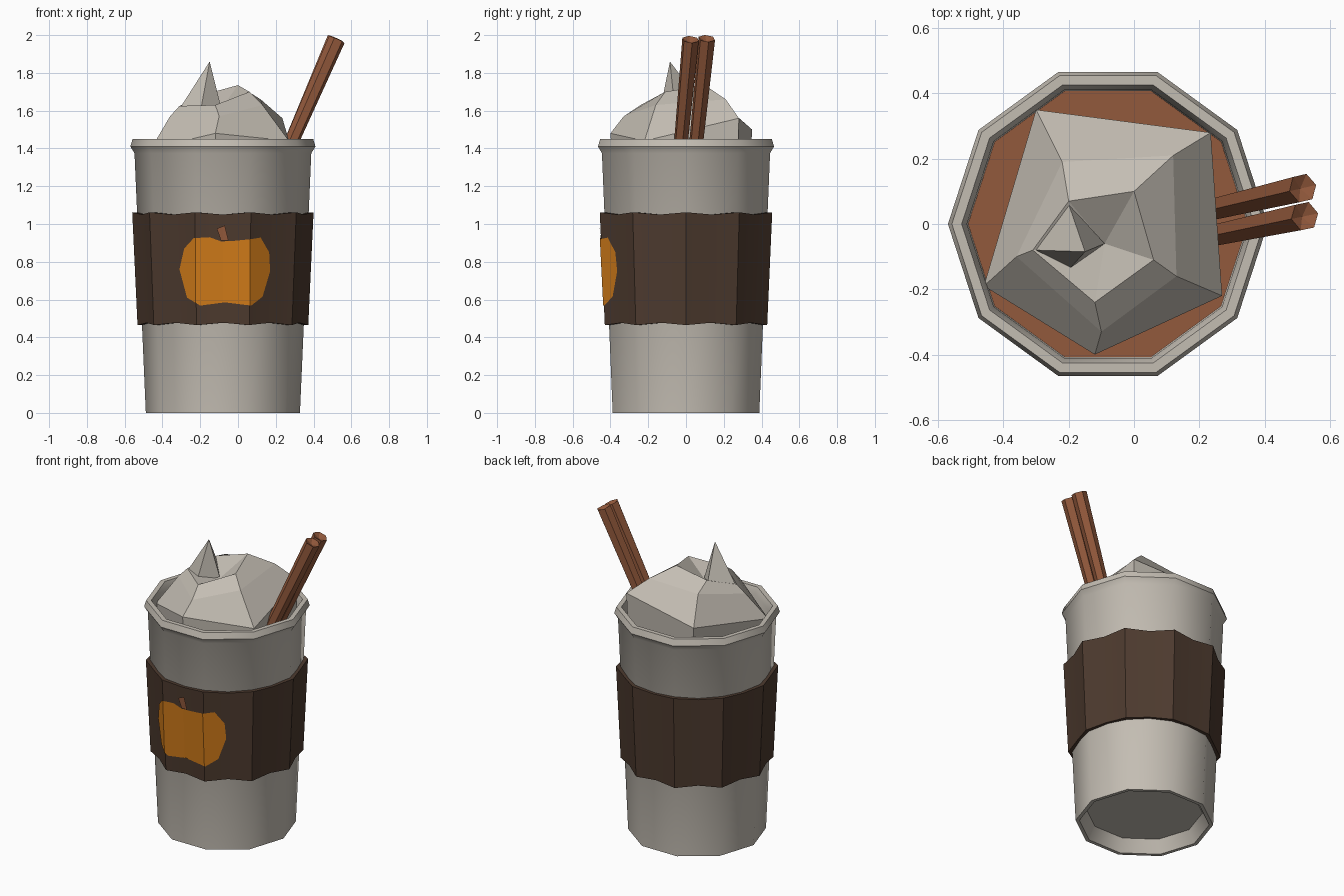
import bpy, bmesh, math
from mathutils import Vector

if "Cube" in bpy.data.objects:
    bpy.data.objects.remove(bpy.data.objects["Cube"])

CX = -0.08  # cup axis


def material(name, rgb):
    m = bpy.data.materials.new(name)
    m.use_nodes = True
    m.diffuse_color = (*rgb, 1)
    bsdf = m.node_tree.nodes["Principled BSDF"]
    bsdf.inputs["Base Color"].default_value = (*rgb, 1)
    bsdf.inputs["Roughness"].default_value = 0.8
    return m


CREAM = material("cream", (0.55, 0.51, 0.45))
COFFEE = material("dark coffee", (0.075, 0.043, 0.028))
CINNAMON = material("cinnamon", (0.29, 0.10, 0.045))
ORANGE = material("orange", (0.64, 0.20, 0.01))


def finish(name, bm, mat, smooth=False, recalc=True):
    if recalc:
        bmesh.ops.recalc_face_normals(bm, faces=bm.faces)
    me = bpy.data.meshes.new(name)
    bm.to_mesh(me)
    bm.free()
    me.materials.append(mat)
    ob = bpy.data.objects.new(name, me)
    bpy.context.collection.objects.link(ob)
    if smooth:
        bpy.ops.object.select_all(action='DESELECT')
        ob.select_set(True)
        bpy.context.view_layer.objects.active = ob
        bpy.ops.object.shade_smooth_by_angle(angle=math.radians(40))
    return ob


def loft(bm, rings, closed=False):
    rows = [[bm.verts.new(p) for p in ring] for ring in rings]
    pairs = list(zip(rows, rows[1:])) + ([(rows[-1], rows[0])] if closed else [])
    for a, b in pairs:
        for i in range(len(a)):
            j = (i + 1) % len(a)
            bm.faces.new((a[i], a[j], b[j], b[i]))
    return rows


def circle(r, z, n=10):
    steps = [math.tau * i / n for i in range(n)]
    return [(CX + r * math.cos(a), r * math.sin(a), z) for a in steps]


def lathe(name, profile, mat, smooth=True):
    bm = bmesh.new()
    loft(bm, [circle(r, z) for r, z in profile])
    bmesh.ops.remove_doubles(bm, verts=bm.verts, dist=1e-5)
    return finish(name, bm, mat, smooth)


# Ten-sided cup with a recessed base and a rolled rim
lathe("cup", [(0, 0.08), (0.345, 0.08), (0.385, 0), (0.408, 0), (0.468, 1.375),
              (0.49, 1.41), (0.478, 1.45), (0.448, 1.45), (0.432, 1.41),
              (0.425, 1.2), (0, 1.2)], CREAM)
drink = lathe("drink", [(0, 1.3), (0.43, 1.3), (0.426, 1.25), (0, 1.25)], CINNAMON, False)

# Cardboard sleeve, its edges dipping between the cup corners
DIP = 0.938
Z0, Z1 = 0.465, 1.062


def sleeve_radius(z):
    return 0.452 + 0.028 * (z - Z0) / (Z1 - Z0)


def sleeve_ring(z, inset, lift):
    ring = []
    for i in range(20):
        a = math.tau * i / 20
        r = (sleeve_radius(z) - inset) * (DIP if i % 2 else 1)
        ring.append((CX + r * math.cos(a), r * math.sin(a), z + (lift if i % 2 else 0)))
    return ring


bm = bmesh.new()
loft(bm, [sleeve_ring(Z0, 0, 0.012), sleeve_ring(Z1, 0, -0.012),
          sleeve_ring(Z1, 0.03, -0.012), sleeve_ring(Z0, 0.03, 0.012)], closed=True)
finish("sleeve", bm, COFFEE, True)


# Flat emblem pieces wrapped onto the front of the sleeve
def front_y(x, z):
    pts = [(p[0], p[1]) for p in sleeve_ring(z, 0, 0)[11:20]]
    for (xa, ya), (xb, yb) in zip(pts, pts[1:]):
        if xa <= x <= xb:
            return ya + (yb - ya) * (x - xa) / (xb - xa)
    return 0


def decal(name, outline, mat, offset):
    bm = bmesh.new()
    bm.faces.new([bm.verts.new((x, 0, z)) for x, z in outline])
    for p in sleeve_ring(0.75, 0, 0)[12:19]:
        bmesh.ops.bisect_plane(bm, geom=bm.verts[:] + bm.edges[:] + bm.faces[:],
                               plane_co=(p[0], 0, 0), plane_no=(1, 0, 0))
    for v in bm.verts:
        v.co.y = front_y(v.co.x, v.co.z) - offset
    bm.normal_update()
    for f in bm.faces:
        if f.normal.y > 0:
            f.normal_flip()
    finish(name, bm, mat, recalc=False)


decal("pumpkin_emblem", [(-.235, .925), (-.15, .93), (-.09, .908), (-.03, .91), (.07, .92),
                         (.12, .928), (.165, .85), (.17, .75), (.13, .615), (.07, .568),
                         (-.07, .585), (-.2, .568), (-.27, .61), (-.31, .76), (-.285, .87)],
      ORANGE, 0.006)
decal("pumpkin_stem", [(-.112, .975), (-.07, .992), (-.05, .912), (-.09, .912)], CINNAMON, 0.009)

# Whipped cream: five-sided swirl winding up to a hollow
swirl = [
    [(-.46, -.19, 1.40), (-.12, -.40, 1.48), (.27, -.22, 1.44), (.235, .28, 1.56), (-.30, .35, 1.50)],
    [(-.36, -.10, 1.57), (-.10, -.33, 1.57), (.13, -.16, 1.63), (.12, .21, 1.66), (-.22, .19, 1.64)],
    [(-.31, -.08, 1.625), (-.12, -.24, 1.63), (.06, -.11, 1.70), (0, .10, 1.735), (-.2, .07, 1.68)],
]
base = [(CX + (x - CX) * 0.97, y * 0.97, 1.28) for x, y, z in swirl[0]]
bm = bmesh.new()
rows = loft(bm, [base] + swirl)
bm.faces.new(rows[0][::-1])
hollow = bm.verts.new((-.09, -.06, 1.61))
top = rows[-1]
for i in range(5):
    bm.faces.new((top[i], top[(i + 1) % 5], hollow))
finish("whipped_cream", bm, CREAM)

# Pointed peak at the end of the swirl
bm = bmesh.new()
foot = [bm.verts.new(p) for p in ((-.30, -.08, 1.625), (-.2, -.14, 1.59),
                                  (-.09, -.06, 1.62), (-.2, .06, 1.67))]
tip = bm.verts.new((-.15, -.085, 1.86))
bm.faces.new(foot[::-1])
for i in range(4):
    bm.faces.new((foot[i], foot[(i + 1) % 4], tip))
finish("cream_peak", bm, CREAM)


# Pair of six-sided cinnamon sticks leaning over the rim
def stick(name, start, end):
    start, end = Vector(start), Vector(end)
    axis = end - start
    bm = bmesh.new()
    bmesh.ops.create_cone(bm, cap_ends=True, segments=6, radius1=0.036,
                          radius2=0.046, depth=axis.length)
    # hollowed upper end
    cap = max(bm.faces, key=lambda f: f.calc_center_median().z)
    bmesh.ops.poke(bm, faces=[cap], offset=-0.02)
    bm.transform(axis.to_track_quat('Z', 'Y').to_matrix().to_4x4())
    bmesh.ops.translate(bm, verts=bm.verts, vec=(start + end) / 2)
    finish(name, bm, CINNAMON)


stick("cinnamon_stick_front", (.22, -.04, 1.29), (.523, .024, 1.977))
stick("cinnamon_stick_back", (.22, .04, 1.29), (.517, .11, 1.982))
